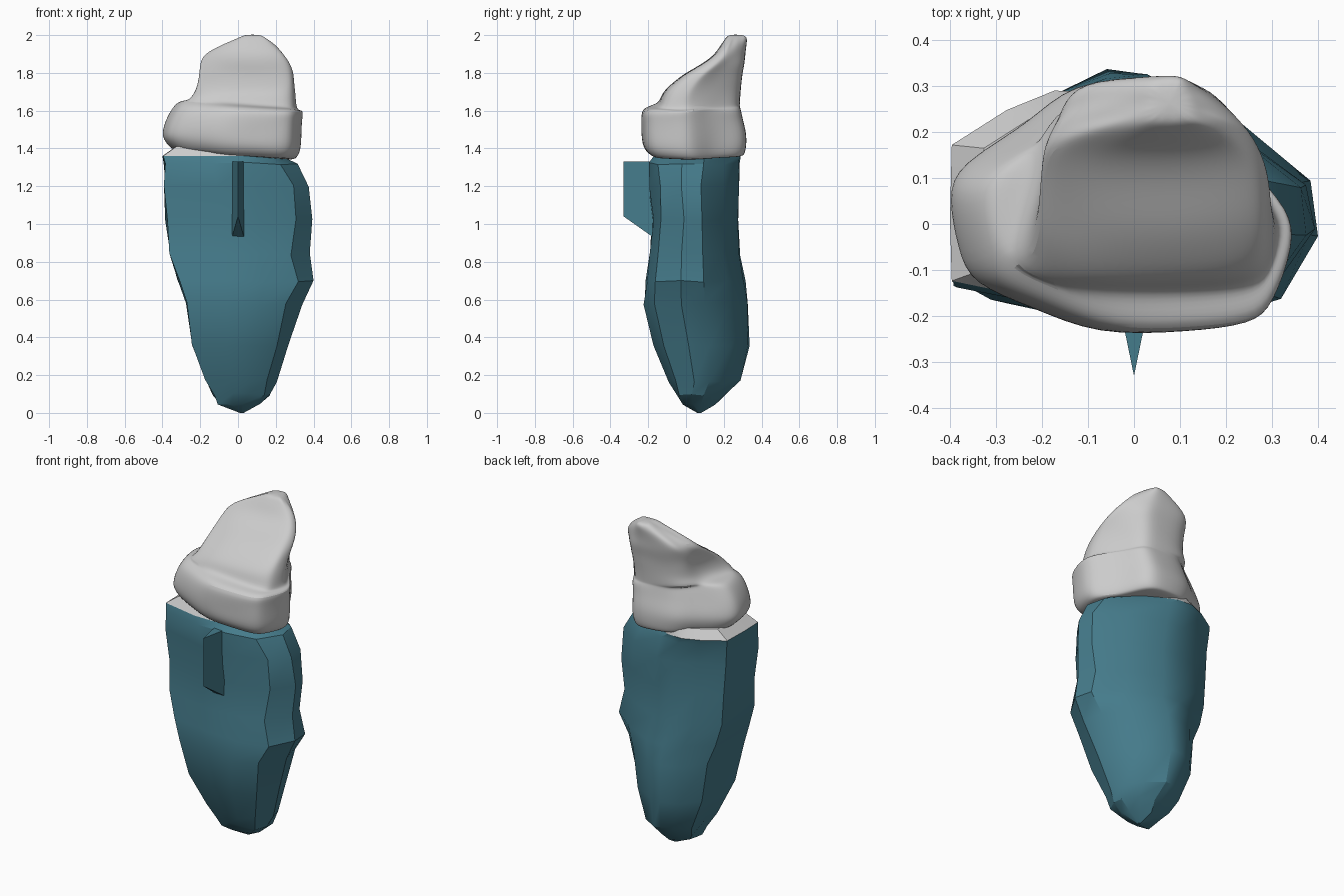
import bpy, bmesh, math, random
from mathutils import Vector

if "Cube" in bpy.data.objects:
    bpy.data.objects.remove(bpy.data.objects["Cube"])

random.seed(4)
teal = bpy.data.materials.new("teal")
teal.diffuse_color = (0.06, 0.20, 0.26, 1)
teal.use_nodes = True
teal.node_tree.nodes["Principled BSDF"].inputs["Base Color"].default_value = teal.diffuse_color


def fit(outline, box):
    """Stretch an outline to the box (x0, x1, y0, y1)."""
    x0, x1, y0, y1 = box
    xs, ys = [p[0] for p in outline], [p[1] for p in outline]
    u = lambda v, vs: (v - min(vs)) / (max(vs) - min(vs))
    return [(x0 + (x1 - x0) * u(x, xs), y0 + (y1 - y0) * u(y, ys)) for x, y in outline]


def loft(name, rings, mat=None, angle=30, jitter=0.0, subdiv=0):
    """Skin rings of 3D points, closing both ends."""
    bm = bmesh.new()
    rows = []
    for k, ring in enumerate(rings):
        j = jitter if 0 < k < len(rings) - 1 else 0
        rows.append([bm.verts.new(Vector(p) + Vector([random.uniform(-j, j) for _ in range(3)]))
                     for p in ring])
    n = len(rows[0])
    for a, b in zip(rows, rows[1:]):
        for i in range(n):
            bm.faces.new((a[i], a[(i + 1) % n], b[(i + 1) % n], b[i]))
    bm.faces.new(rows[0][::-1])
    bm.faces.new(rows[-1])
    bmesh.ops.recalc_face_normals(bm, faces=bm.faces)
    me = bpy.data.meshes.new(name)
    bm.to_mesh(me)
    bm.free()
    ob = bpy.data.objects.new(name, me)
    bpy.context.collection.objects.link(ob)
    if mat:
        me.materials.append(mat)
    bpy.ops.object.select_all(action='DESELECT')
    ob.select_set(True)
    bpy.context.view_layer.objects.active = ob
    bpy.ops.object.shade_smooth_by_angle(angle=math.radians(angle))
    if subdiv:
        m = ob.modifiers.new("subdivision", 'SUBSURF')
        m.levels = m.render_levels = subdiv
    return ob


# Faceted lower body: one outline stretched per height (z, x0, x1, y0, y1)
body_outline = [(-.38, .19), (-.385, 0), (-.38, -.16), (-.1, -.215), (.12, -.215), (.31, -.16),
                (.405, -.02), (.38, .1), (.23, .23), (.02, .325), (-.1, .33), (-.23, .28)]
body_levels = [(0, .01, .03, .06, .08), (.05, -.11, .11, -.02, .15), (.10, -.13, .17, -.06, .21),
               (.17, -.17, .20, -.09, .285), (.36, -.245, .26, -.175, .33), (.58, -.28, .335, -.225, .33),
               (.70, -.32, .40, -.21, .31), (.84, -.365, .375, -.19, .29), (1.02, -.38, .395, -.175, .28),
               (1.20, -.39, .38, -.19, .285), (1.32, -.395, .31, -.19, .29), (1.36, -.40, .23, -.17, .29)]
body = [[(x, y, z) for x, y in fit(body_outline, b)] for z, *b in body_levels]
loft("lower_body", body, teal, 28, 0.008)

# Pale collar between body and stone
collar = [(x, y, 1.41) for x, y in fit(body_outline, (-.33, .23, -.14, .27))]
loft("collar", [body[-1], collar])

# Wedge fin on the front
fin = [[(-.035, -.16, z0), (0, -.33, z1), (.035, -.16, z0)] for z0, z1 in ((.92, 1.04), (1.33, 1.33))]
loft("front_fin", fin, teal, 20)

# Rough stone: wide lower tier, then a crown leaning to the back
tier = [(-.405, .06), (-.38, -.05), (-.35, -.12), (-.22, -.17), (-.08, -.23), (.1, -.225),
        (.25, -.21), (.3, -.17), (.345, -.03), (.335, .04), (.25, .13), (.2, .22), (.15, .31),
        (.05, .32), (-.14, .31), (-.22, .22), (-.38, .13)]
crown = [(-.22, .08), (-.24, 0), (-.25, -.08), (-.17, -.11), (-.08, -.13), (.1, -.13), (.25, -.12),
         (.29, -.08), (.3, 0), (.29, .04), (.25, .13), (.2, .22), (.15, .31), (.05, .32),
         (-.12, .31), (-.19, .24), (-.2, .16)]
# (outline, z, tilt of z along x, x0, x1, y0, y1)
stone_levels = [(tier, 1.36, -.07, -.30, .27, -.16, .29), (tier, 1.365, -.07, -.35, .31, -.195, .31),
                (tier, 1.41, -.07, -.40, .34, -.235, .32), (tier, 1.48, 0, -.412, .342, -.24, .325),
                (tier, 1.55, 0, -.395, .348, -.24, .305), (tier, 1.61, -.03, -.355, .352, -.238, .295),
                (tier, 1.63, -.08, -.32, .335, -.19, .29), (crown, 1.635, -.08, -.27, .312, -.145, .29),
                (crown, 1.69, 0, -.235, .305, -.128, .292), (crown, 1.75, 0, -.22, .302, -.07, .297),
                (crown, 1.80, 0, -.212, .295, .0, .305), (crown, 1.85, 0, -.208, .28, .09, .312),
                (crown, 1.90, 0, -.19, .245, .155, .317), (crown, 1.95, 0, -.085, .195, .19, .322),
                (crown, 1.985, 0, .0, .15, .21, .322), (crown, 2.003, 0, .035, .12, .225, .31)]
stone = [[(x, y, z + t * x) for x, y in fit(o, b)] for o, z, t, *b in stone_levels]
loft("upper_stone", stone, None, 70, 0.005, 2)
